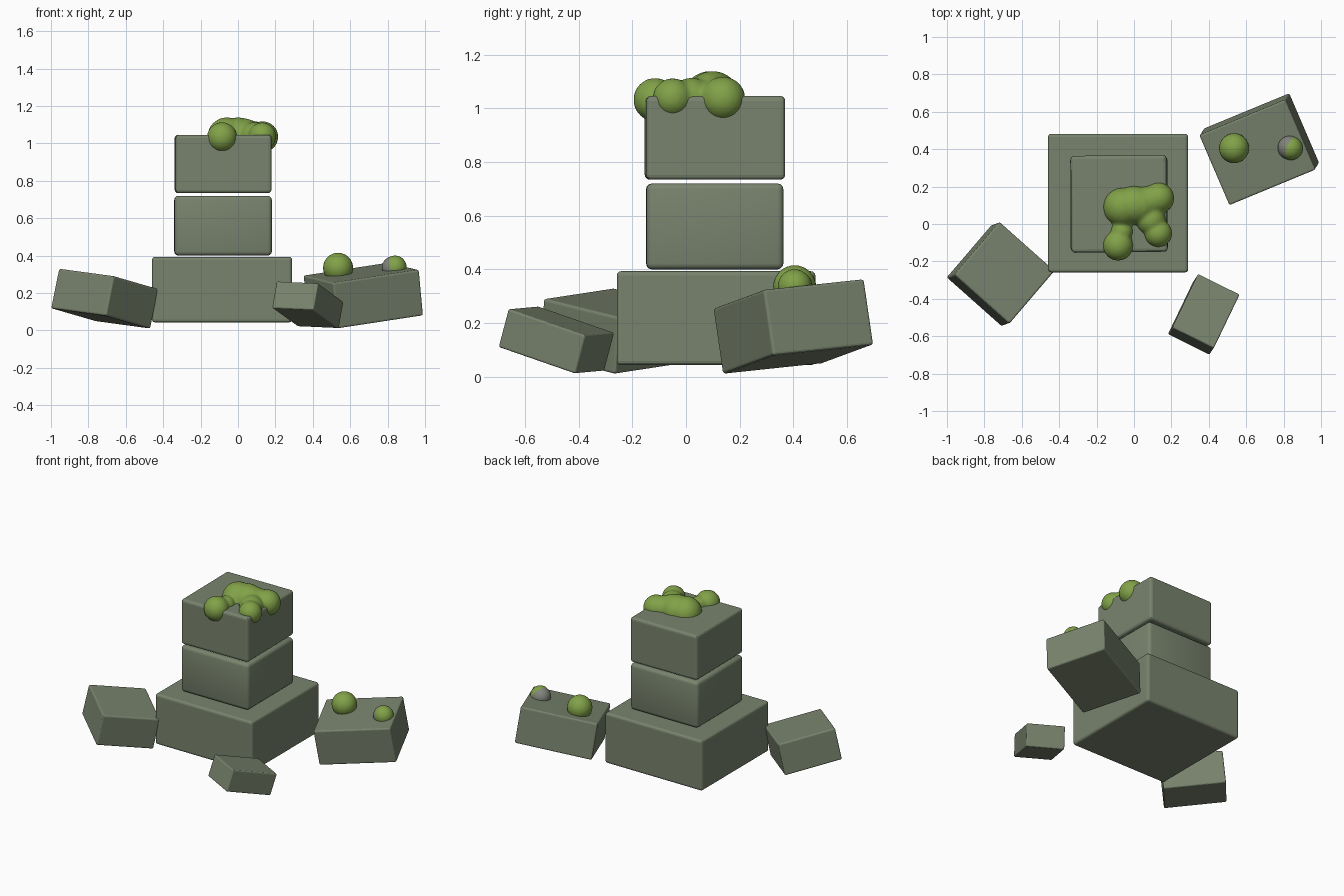
import bpy, bmesh, math
from mathutils import Vector, Matrix

if "Cube" in bpy.data.objects:
    bpy.data.objects.remove(bpy.data.objects["Cube"])


def material(name, rgb):
    m = bpy.data.materials.new(name)
    m.diffuse_color = (*rgb, 1)
    m.use_nodes = True
    m.node_tree.nodes["Principled BSDF"].inputs["Base Color"].default_value = m.diffuse_color
    return m


STONE = material("mossy stone", (0.19, 0.23, 0.155))
MOSS = material("green moss", (0.22, 0.36, 0.065))
GREY = material("grey pebble", (0.22, 0.23, 0.20))


def add_object(name, bm, mat):
    me = bpy.data.meshes.new(name)
    bm.to_mesh(me)
    bm.free()
    me.materials.append(mat)
    ob = bpy.data.objects.new(name, me)
    bpy.context.collection.objects.link(ob)
    return ob


def smooth(ob):
    for p in ob.data.polygons:
        p.use_smooth = True


def block(name, centre, ex, ey, height, bevel, rounded=False):
    """Box whose edges follow the vectors ex and ey, with bevelled edges."""
    ex, ey = Vector(ex), Vector(ey)
    up = ex.cross(ey).normalized()
    x = ex.normalized()
    y = up.cross(x)
    rot = Matrix((x, y, up)).transposed().to_4x4()
    bm = bmesh.new()
    bmesh.ops.create_cube(bm, size=1)
    bmesh.ops.scale(bm, vec=(ex.length, ey.length, height), verts=bm.verts)
    bmesh.ops.bevel(bm, geom=bm.edges[:], offset=bevel, segments=3,
                    profile=0.5, affect='EDGES')
    bm.transform(Matrix.Translation(centre) @ rot)
    ob = add_object(name, bm, STONE)
    if rounded:
        smooth(ob)
    return ob


def ball(name, centre, r, mat):
    bm = bmesh.new()
    bmesh.ops.create_uvsphere(bm, u_segments=32, v_segments=16, radius=r)
    bm.transform(Matrix.Translation(centre))
    ob = add_object(name, bm, mat)
    smooth(ob)
    return ob


# Stacked pillar
block("pillar_base", (-0.085, 0.112, 0.218), (0.75, 0, 0), (0, 0.74, 0), 0.35, 0.016)
block("pillar_middle", (-0.08, 0.107, 0.56), (0.52, 0.002, 0), (0, 0.51, 0), 0.32, 0.022, True)
block("pillar_top", (-0.08, 0.108, 0.89), (0.512, 0.006, 0), (-0.006, 0.518, 0), 0.312, 0.018)

# Fallen blocks
block("fallen_block_right", (0.67, 0.40, 0.187), (0.46, 0.19, 0.07), (-0.16, 0.375, 0.04), 0.248, 0.01)
block("fallen_block_left", (-0.713, -0.268, 0.17), (0.295, -0.262, -0.04), (0.242, 0.282, -0.07), 0.217, 0.01)
block("fallen_block_small", (0.373, -0.483, 0.137), (0.222, -0.11, -0.01), (0.148, 0.282, -0.10), 0.15, 0.008)

# Merged moss cushion on the pillar
bm = bmesh.new()
lumps = [(-0.06, 0.09, 1.035, 0.105), (0.0, 0.10, 1.035, 0.105), (0.03, 0.10, 1.035, 0.10),
         (0.08, 0.12, 1.035, 0.085), (0.132, 0.138, 1.035, 0.084),
         (0.09, 0.02, 1.035, 0.08), (0.13, -0.05, 1.038, 0.075),
         (-0.065, -0.04, 1.035, 0.06), (-0.085, -0.115, 1.032, 0.082)]
for x, y, z, r in lumps:
    bmesh.ops.create_icosphere(bm, subdivisions=3, radius=r,
                               matrix=Matrix.Translation((x, y, z)))
moss = add_object("moss_cushion", bm, MOSS)
rm = moss.modifiers.new("merge", 'REMESH')
rm.mode = 'VOXEL'
rm.voxel_size = 0.009
rm.use_smooth_shade = True
sm = moss.modifiers.new("soften", 'SMOOTH')
sm.factor = 0.5
sm.iterations = 8

# Moss tufts and pebble on the right fallen block
ball("moss_tuft_large", (0.535, 0.405, 0.335), 0.08, MOSS)
ball("moss_tuft_small", (0.839, 0.405, 0.337), 0.063, MOSS)
ball("pebble", (0.832, 0.408, 0.334), 0.0635, GREY)
